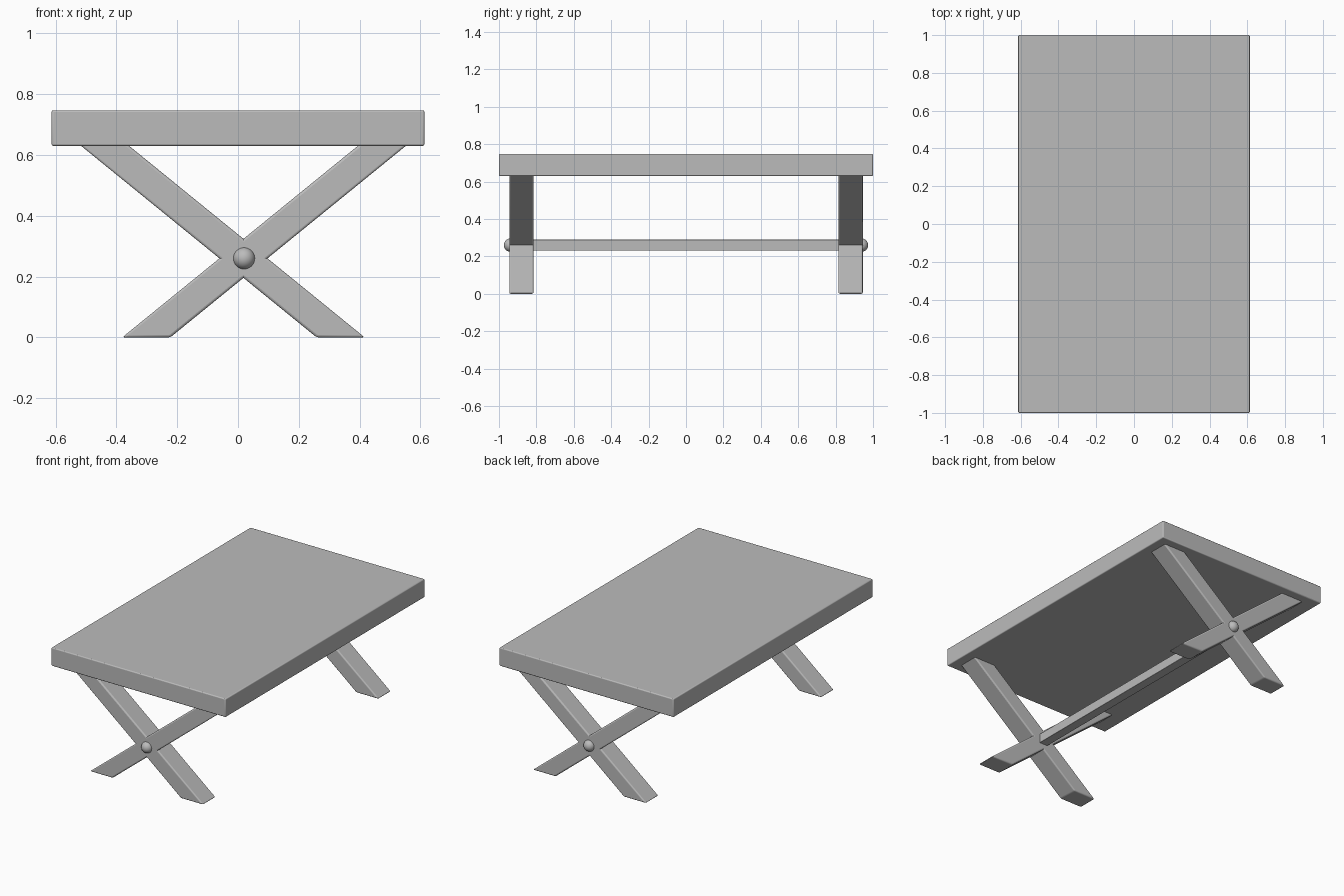
import bpy, bmesh
from mathutils import Vector

cube = bpy.data.objects.get("Cube")
if cube:
    bpy.data.objects.remove(cube, do_unlink=True)

grey = bpy.data.materials.new("plain_grey")
grey.use_nodes = True
colour = (0.5, 0.5, 0.5, 1)
grey.diffuse_color = colour
grey.node_tree.nodes["Principled BSDF"].inputs["Base Color"].default_value = colour


def finish(obj, bevel=0.0):
    obj.data.materials.append(grey)
    if bevel:
        mod = obj.modifiers.new("soft_edges", 'BEVEL')
        mod.width = bevel
        mod.segments = 3
        mod.limit_method = 'ANGLE'
    bpy.ops.object.select_all(action='DESELECT')
    obj.select_set(True)
    bpy.context.view_layer.objects.active = obj
    bpy.ops.object.shade_smooth_by_angle()


def prism(name, profile, y0, y1, bevel):
    """Extrude an (x, z) outline from y0 to y1."""
    bm = bmesh.new()
    face = bm.faces.new([bm.verts.new((x, y0, z)) for x, z in profile])
    new = bmesh.ops.extrude_face_region(bm, geom=[face])["geom"]
    bmesh.ops.translate(bm, vec=Vector((0, y1 - y0, 0)),
                        verts=[v for v in new if isinstance(v, bmesh.types.BMVert)])
    bmesh.ops.recalc_face_normals(bm, faces=bm.faces)
    mesh = bpy.data.meshes.new(name)
    bm.to_mesh(mesh)
    bm.free()
    obj = bpy.data.objects.new(name, mesh)
    bpy.context.collection.objects.link(obj)
    finish(obj, bevel)


def rect(x0, x1, z0, z1):
    return [(x0, z0), (x1, z0), (x1, z1), (x0, z1)]


# Table top
prism("table_top", rect(-0.613, 0.613, 0.63, 0.747), -1, 1, 0.006)

# Crossed legs and round bolt caps at each end
CROSS_X, CROSS_Z, TOP_Z, HALF = 0.018, 0.26, 0.645, 0.079
SLOPE = 0.775 / 0.63
for end, s in (("front", -1), ("back", 1)):
    for side, d in (("left", 1), ("right", -1)):
        low = CROSS_X - d * SLOPE * CROSS_Z
        high = CROSS_X + d * SLOPE * (TOP_Z - CROSS_Z)
        prism(f"{end}_leg_to_{side}",
              [(low - HALF, 0), (low + HALF, 0), (high + HALF, TOP_Z), (high - HALF, TOP_Z)],
              s * 0.815, s * 0.945, 0.008)
    bpy.ops.mesh.primitive_uv_sphere_add(segments=32, ring_count=16, radius=0.036,
                                         location=(CROSS_X + 0.002, s * 0.938, CROSS_Z))
    cap = bpy.context.object
    cap.name = f"{end}_bolt_cap"
    finish(cap)

# Stretcher bar joining the two crosses
prism("stretcher_bar", rect(CROSS_X - 0.03, CROSS_X + 0.03, 0.23, 0.29), -0.84, 0.84, 0.003)
